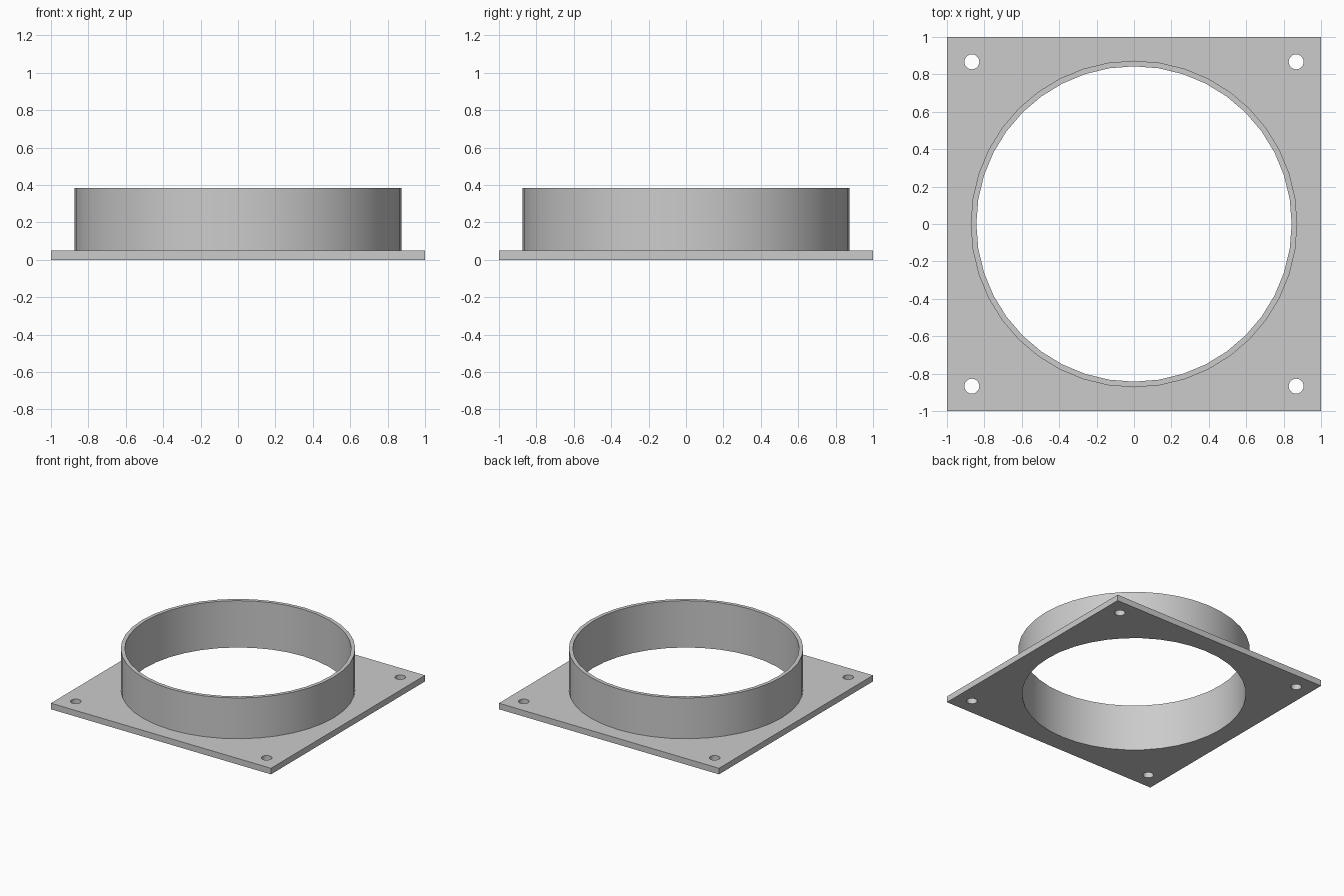
import bpy
import bmesh
from math import cos, sin, tau
from mathutils import Matrix

cube = bpy.data.objects.get("Cube")
if cube:
    bpy.data.objects.remove(cube, do_unlink=True)

SIDES = 40
PLATE_TOP = 0.05
COLLAR_TOP = 0.385
INNER, OUTER = 0.843, 0.873
BOLT_POS, BOLT_RADIUS = 0.867, 0.04

grey = bpy.data.materials.new("light_grey")
grey.use_nodes = True
grey.diffuse_color = (0.6, 0.6, 0.6, 1)
grey.node_tree.nodes["Principled BSDF"].inputs["Base Color"].default_value = grey.diffuse_color


def make_object(name, bm):
    bmesh.ops.recalc_face_normals(bm, faces=bm.faces)
    mesh = bpy.data.meshes.new(name)
    bm.to_mesh(mesh)
    bm.free()
    mesh.materials.append(grey)
    obj = bpy.data.objects.new(name, mesh)
    bpy.context.collection.objects.link(obj)
    return obj


def activate(obj):
    bpy.ops.object.select_all(action='DESELECT')
    obj.select_set(True)
    bpy.context.view_layer.objects.active = obj


# Square mounting plate
bm = bmesh.new()
bmesh.ops.create_cube(bm, size=1, matrix=Matrix.Translation((0, 0, PLATE_TOP / 2))
                      @ Matrix.Diagonal((2, 2, PLATE_TOP, 1)))
plate = make_object("mounting_plate", bm)

# Cutter for the duct opening and the four bolt holes
bm = bmesh.new()
holes = [(0, 0, INNER, SIDES)]
holes += [(sx * BOLT_POS, sy * BOLT_POS, BOLT_RADIUS, 24) for sx in (-1, 1) for sy in (-1, 1)]
for x, y, radius, sides in holes:
    bmesh.ops.create_cone(bm, cap_ends=True, segments=sides, radius1=radius, radius2=radius,
                          depth=0.4, matrix=Matrix.Translation((x, y, 0)))
cutter = make_object("hole_cutter", bm)
cutter.hide_render = True

cut = plate.modifiers.new("holes", 'BOOLEAN')
cut.operation = 'DIFFERENCE'
cut.solver = 'EXACT'
cut.object = cutter
activate(plate)
bpy.ops.object.modifier_apply(modifier=cut.name)
bpy.data.objects.remove(cutter, do_unlink=True)

# Round collar: profile swept from outer foot over the rim to inner foot
bm = bmesh.new()
profile = [(OUTER, PLATE_TOP), (OUTER, COLLAR_TOP), (INNER, COLLAR_TOP), (INNER, PLATE_TOP)]
rings = []
for radius, z in profile:
    angles = [tau * i / SIDES for i in range(SIDES)]
    rings.append([bm.verts.new((radius * cos(a), radius * sin(a), z)) for a in angles])
for low, high in zip(rings, rings[1:]):
    for i in range(SIDES):
        j = (i + 1) % SIDES
        bm.faces.new((low[i], low[j], high[j], high[i]))
collar = make_object("duct_collar", bm)

for obj in (plate, collar):
    activate(obj)
    bpy.ops.object.shade_smooth_by_angle(angle=0.5)
